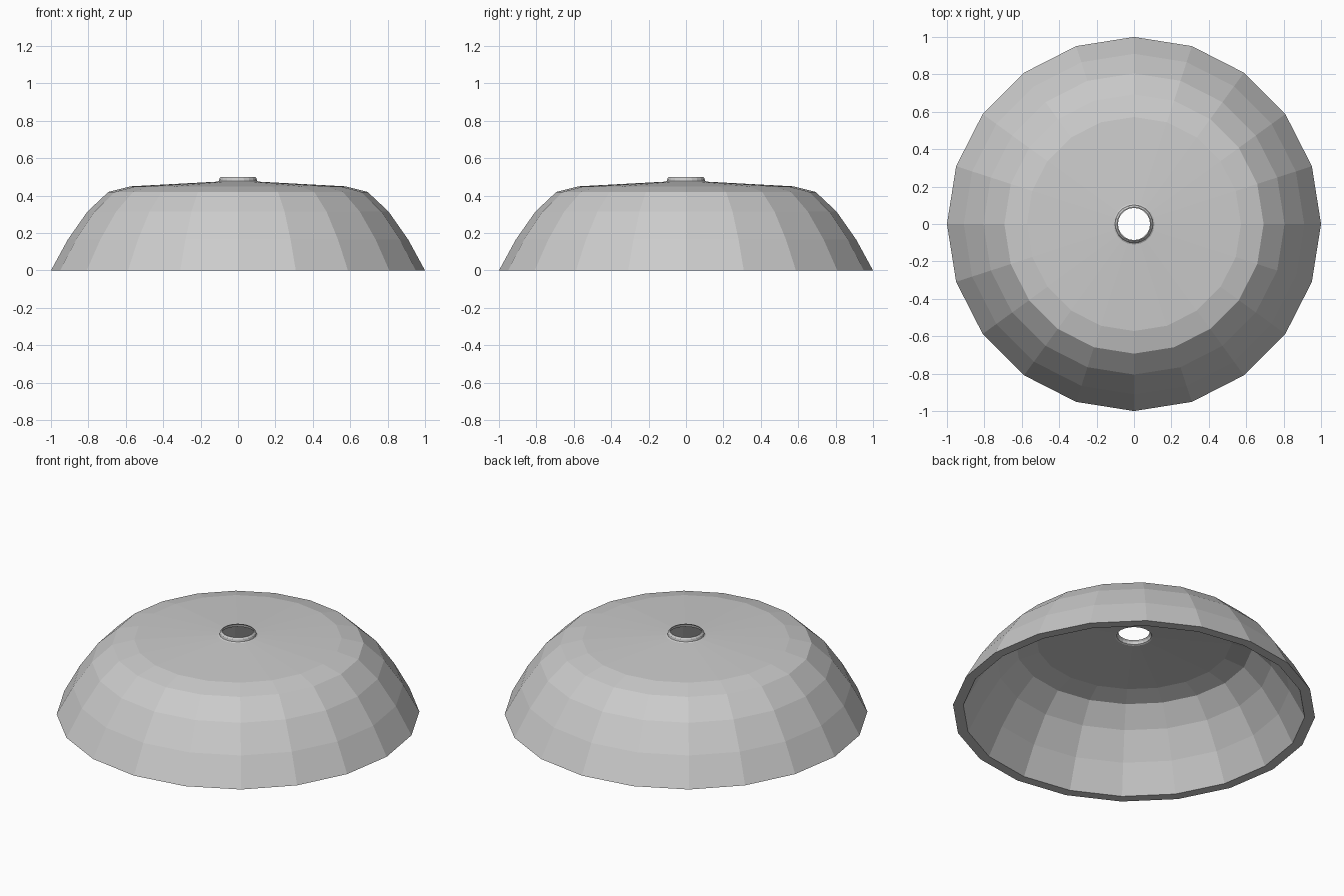
import bpy, bmesh
from math import cos, sin, tau

if "Cube" in bpy.data.objects:
    bpy.data.objects.remove(bpy.data.objects["Cube"])

SIDES = 20
WALL = 0.943  # inner surface is the outer one scaled towards the axis

# Outer profile (radius, height) from bottom rim up to the collar lip
outer = [(1.0, 0.0), (0.91, 0.165), (0.805, 0.315), (0.693, 0.42), (0.572, 0.45),
         (0.11, 0.475), (0.102, 0.479), (0.099, 0.492), (0.091, 0.5)]
inner = [(r * WALL, z) for r, z in reversed(outer)]


def lathe(name, profile, sides):
    """Revolve a closed profile around z into a faceted solid."""
    bm = bmesh.new()
    rings = [[bm.verts.new((r * cos(tau * i / sides), r * sin(tau * i / sides), z))
              for i in range(sides)] for r, z in profile]
    for a, b in zip(rings, rings[1:] + rings[:1]):
        for i in range(sides):
            j = (i + 1) % sides
            bm.faces.new((a[i], a[j], b[j], b[i]))
    bmesh.ops.recalc_face_normals(bm, faces=bm.faces)
    mesh = bpy.data.meshes.new(name)
    bm.to_mesh(mesh)
    bm.free()
    obj = bpy.data.objects.new(name, mesh)
    bpy.context.collection.objects.link(obj)
    return obj


# Hollow faceted dome with a small open collar on top
lathe("dome_shade", outer + inner, SIDES)
